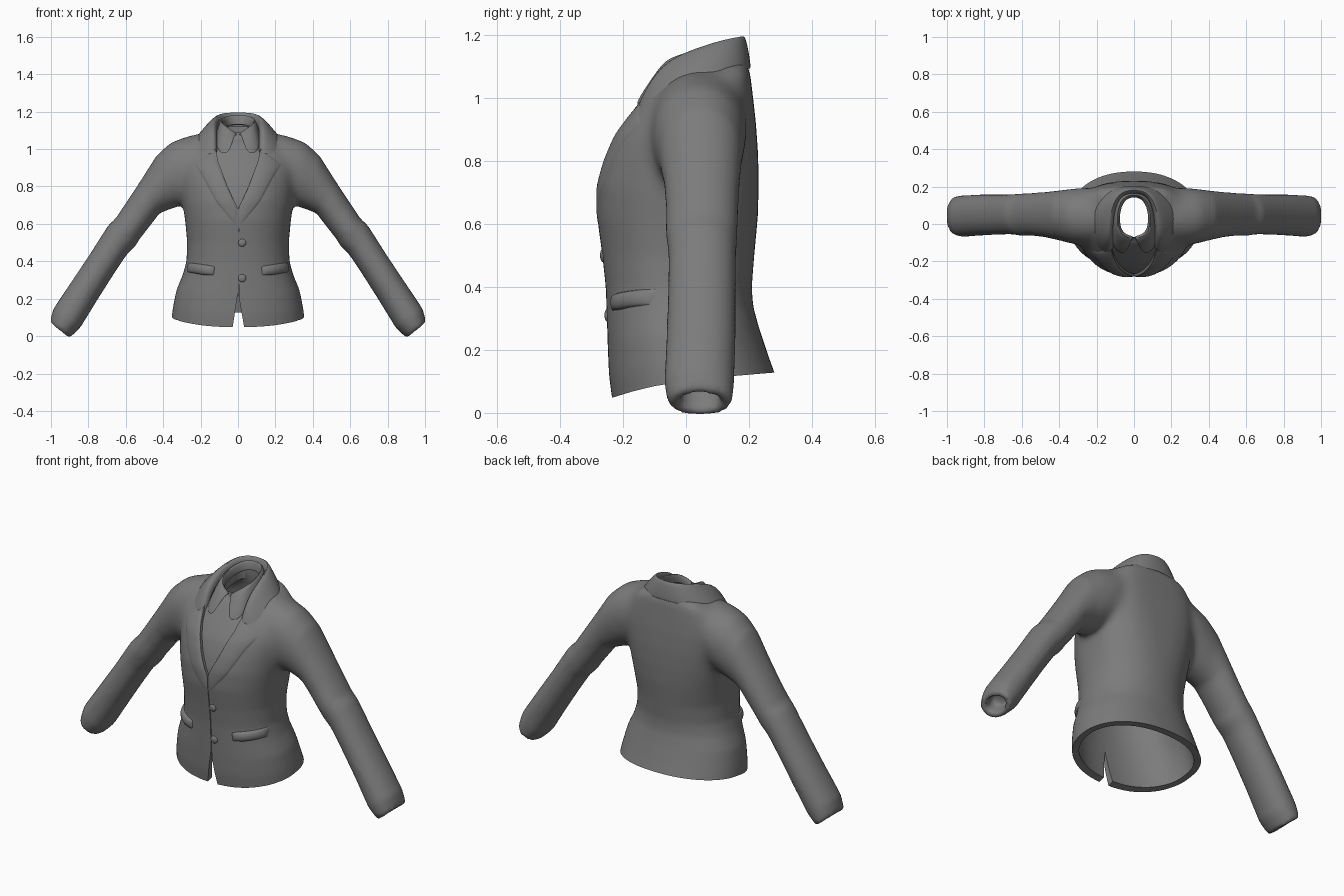
import bpy, bmesh, math
from mathutils import Vector as V
from mathutils.bvhtree import BVHTree

if "Cube" in bpy.data.objects:
    bpy.data.objects.remove(bpy.data.objects["Cube"])

grey = bpy.data.materials.new("charcoal_grey")
grey.diffuse_color = (0.2, 0.2, 0.2, 1)
grey.use_nodes = True
grey.node_tree.nodes["Principled BSDF"].inputs["Base Color"].default_value = grey.diffuse_color


def add_object(name, bm, fix=True):
    if fix:
        bmesh.ops.recalc_face_normals(bm, faces=bm.faces)
    me = bpy.data.meshes.new(name)
    bm.to_mesh(me)
    bm.free()
    me.materials.append(grey)
    ob = bpy.data.objects.new(name, me)
    bpy.context.collection.objects.link(ob)
    return ob


def bake(ob):
    # replace the mesh by its modified result
    dg = bpy.context.evaluated_depsgraph_get()
    me = bpy.data.meshes.new_from_object(ob.evaluated_get(dg))
    ob.modifiers.clear()
    ob.data = me


def oval(c, a, b, n=2.2, seg=48, nb=None):
    # superellipse, with its own roundness nb on the back half
    pts = []
    for i in range(seg):
        t = 2 * math.pi * i / seg
        e = 2 / (nb if nb and math.sin(t) > 0 else n)
        u, v = (math.copysign(abs(w) ** e, w) for w in (math.cos(t), math.sin(t)))
        pts.append(V(c) + V(a) * u + V(b) * v)
    return pts


def loft(bm, rings):
    vs = [[bm.verts.new(p) for p in r] for r in rings]
    n = len(vs[0])
    for r, s in zip(vs, vs[1:]):
        for i in range(n):
            bm.faces.new((r[i], r[(i + 1) % n], s[(i + 1) % n], s[i]))
    bm.faces.new(vs[0])
    bm.faces.new(vs[-1])


def body_ring(zf, zb, hw, yf, yb):
    flat = 2.2 + .9 * min(max((zb - .5) / .4, 0), 1)
    return oval((0, (yf + yb) / 2, (zf + zb) / 2), (hw, 0, 0),
                (0, (yb - yf) / 2, (zb - zf) / 2), 2.2, 48, flat)


def arm_ring(up, low, y0, y1, s, shrink=1, shift=(0, 0, 0)):
    c = V(((up[0] + low[0]) / 2, (y0 + y1) / 2, (up[1] + low[1]) / 2)) + V(shift)
    a = V(((up[0] - low[0]) / 2, 0, (up[1] - low[1]) / 2)) * shrink
    b = V((0, (y1 - y0) / 2 * shrink, 0))
    m = V((s, 1, 1))
    return oval(c * m, a * m, b, 2.1, 32)


# torso sections: front z, back z, half width, front y, back y
TORSO = [(-.03, .06, .365, -.226, .306), (.12, .18, .349, -.245, .262),
         (.22, .27, .330, -.249, .232), (.32, .34, .295, -.252, .213),
         (.40, .40, .276, -.255, .209), (.50, .50, .272, -.266, .217),
         (.62, .62, .283, -.282, .228), (.72, .72, .298, -.280, .231),
         (.80, .82, .307, -.261, .229), (.88, .92, .312, -.231, .222),
         (.94, 1.0, .302, -.192, .213), (1.0, 1.075, .262, -.150, .204),
         (1.035, 1.105, .205, -.125, .194), (1.065, 1.125, .130, -.10, .18)]
# sleeve sections: upper edge x z, lower edge x z, y range
SLEEVE = [((.18, 1.09), (.22, .80), -.09, .185), ((.27, 1.07), (.26, .735), -.113, .195),
          ((.362, 1.037), (.31, .695), -.107, .190), ((.437, .964), (.365, .677), -.088, .18),
          ((.517, .837), (.418, .658), -.072, .172), ((.603, .707), (.462, .60), -.064, .167),
          ((.657, .626), (.53, .513), -.065, .164), ((.693, .594), (.545, .484), -.06, .162),
          ((.728, .54), (.594, .436), -.056, .159), ((.793, .437), (.663, .333), -.058, .158),
          ((.888, .295), (.752, .193), -.062, .158), ((.987, .147), (.842, .046), -.07, .154),
          ((1.008, .074), (.903, -.013), -.058, .147)]

# jacket body and sleeves fused into one smooth solid
bm = bmesh.new()
loft(bm, [body_ring(*r) for r in TORSO])
for s in (1, -1):
    rings = [arm_ring(*r, s) for r in SLEEVE]
    rings.append(arm_ring(*SLEEVE[-1], s, .62))
    rings.append(arm_ring(*SLEEVE[-1], s, .62, (-.045, 0, .07)))
    loft(bm, rings)
jacket = add_object("jacket", bm)
m = jacket.modifiers.new("fuse", 'REMESH')
m.mode = 'VOXEL'
m.voxel_size = .012
m = jacket.modifiers.new("soften", 'SMOOTH')
m.factor = .5
m.iterations = 12
bake(jacket)

# extra softening where the sleeves join the shoulders
group = jacket.vertex_groups.new(name="shoulders")
for v in jacket.data.vertices:
    w = min(1, (.13 - abs(abs(v.co.x) - .3)) / .05, (v.co.z - .66) / .08)
    if w > 0:
        group.add([v.index], w, 'REPLACE')
m = jacket.modifiers.new("blend", 'SMOOTH')
m.factor = .5
m.iterations = 45
m.vertex_group = "shoulders"
bake(jacket)
tmp = bmesh.new()
tmp.from_mesh(jacket.data)
skin = BVHTree.FromBMesh(tmp)
tmp.free()


def front(x, z):
    return skin.ray_cast(V((x, -1, z)), V((0, 1, 0)))


def prism(name, a, b):
    bm = bmesh.new()
    loft(bm, [a, b])
    return add_object(name, bm)


# cutters: hollow inside, neck opening, front hem notch, hem line, closing seam
bm = bmesh.new()
inner = [(-.1, -.1, .32, -.19, .26)]
for i, (zf, zb, hw, yf, yb) in enumerate(TORSO[:11]):
    drop = .03 if zf > .75 else 0
    t = (.045, .03, .022)[min(i, 2)]
    inner.append((zf - drop, zb - drop, hw - t, yf + t, yb - t))
inner += [(.98, 1.04, .17, -.10, .172), (1.03, 1.07, .09, -.06, .165),
          (1.3, 1.3, .09, -.055, .165)]
loft(bm, [body_ring(*r) for r in inner])
cutters = [add_object("hollow_cutter", bm)]
neck = [(0, .68), (.055, .80), (.105, .93), (.12, 1.0), (.12, 1.3)]
neck += [(-x, z) for x, z in neck[:0:-1]]
notch = [(0, .235), (.052, -.06), (-.045, -.06)]
for name, shape, y in (("neck_cutter", neck, -.02), ("notch_cutter", notch, -.1)):
    cutters.append(prism(name, *([V((x, d, z)) for x, z in shape] for d in (-1, y))))
hem = [(-.5, .035), (-.235, .048), (-.17, .068), (-.1, .085), (.03, .106), (.15, .117),
       (.28, .128), (.5, .14), (.5, -.5), (-.5, -.5)]
seam = [(front(0, z)[0].y + .008, z) for z in (.2, .3, .4, .5, .6, .7)]
seam += [(-1, .7), (-1, .2)]
for name, shape, xs in (("hem_cutter", hem, (-.55, .55)), ("seam_cutter", seam, (.002, .006))):
    cutters.append(prism(name, *([V((x, y, z)) for y, z in shape] for x in xs)))
for c in cutters:
    m = jacket.modifiers.new("cut", 'BOOLEAN')
    m.operation = 'DIFFERENCE'
    m.solver = 'EXACT'
    m.object = c
bake(jacket)
for c in cutters:
    bpy.data.objects.remove(c)


def patch(name, a, b, off, bump=True, sides=(1, -1), step=8, across=12):
    # surface strip between two x-z lines, laid on the jacket front
    bm = bmesh.new()
    n = (len(a) - 1) * step
    for s in sides:
        rows = []
        for i in range(n + 1):
            k = min(i // step, len(a) - 2)
            t = i / step - k
            p = V(a[k]).lerp(V(a[k + 1]), t)
            q = V(b[k]).lerp(V(b[k + 1]), t)
            row = []
            for j in range(across + 1):
                x, z = p.lerp(q, j / across)
                hit, nor, _, _ = front(x * s, z)
                h = off
                if bump:
                    if not hit:
                        hit, nor, _, _ = skin.find_nearest(V((x * s, -.07, z)))
                    w = math.sin(math.pi * i / n) * math.sin(math.pi * j / across)
                    h = off * max(w, 0) ** .35 - .004
                pos = hit + nor * h if hit and hit.y < -.05 else V((x * s, -.07, z))
                row.append(bm.verts.new(pos))
            rows.append(row)
        for r, u in zip(rows, rows[1:]):
            for j in range(across):
                f = (r[j], r[j + 1], u[j + 1], u[j])
                bm.faces.new(f if s < 0 else f[::-1])
    return add_object(name, bm)


# shirt front, lapels, pocket flaps
patch("shirt_front", [(-.05, .62), (-.1, .75), (-.14, .92), (-.14, 1.0), (-.06, 1.09)],
      [(.05, .62), (.1, .75), (.14, .92), (.14, 1.0), (.06, 1.09)], -.015, False, (1,))
patch("lapels", [(0, .68), (.055, .80), (.105, .93), (.128, 1.0)],
      [(.0, .57), (.12, .715), (.20, .86), (.245, .92)], .013)
patch("pocket_flaps", [(.122, .374), (.19, .385), (.272, .396)],
      [(.127, .323), (.19, .327), (.276, .342)], .022)


def collar(name, inner, rim, outer, puff):
    # folded band running around the neck, mirrored left to right
    mid = [(V(p) + V(q)) / 2 + V((p[0] * .3, p[1] * .3, .6)).normalized() * puff
           for p, q in zip(rim, outer)]
    lines = [[V(p) for p in ln] for ln in (inner, rim, mid, outer)]
    bm = bmesh.new()
    grid = []
    for ln in lines:
        full = [V((-p.x, p.y, p.z)) for p in ln[:0:-1]] + ln
        grid.append([bm.verts.new(p) for p in full])
    for r, u in zip(grid, grid[1:]):
        for i in range(len(r) - 1):
            bm.faces.new((r[i], r[i + 1], u[i + 1], u[i]))
    ob = add_object(name, bm)
    m = ob.modifiers.new("thickness", 'SOLIDIFY')
    m.thickness = .008
    m.offset = 0
    m = ob.modifiers.new("round", 'SUBSURF')
    m.levels = m.render_levels = 2
    bake(ob)


# jacket collar
rim = [(0, .187, 1.212), (.07, .172, 1.21), (.108, .11, 1.198), (.122, .03, 1.172),
       (.126, -.05, 1.14), (.126, -.108, 1.085), (.122, -.155, .985)]
outer = [(0, .208, 1.093), (.11, .195, 1.088), (.18, .14, 1.083), (.232, .05, 1.06),
         (.24, -.04, 1.02), (.235, -.1, .955), (.215, -.135, .925)]
collar("jacket_collar", [(x * .9, y * .9, z - .06) for x, y, z in rim], rim, outer, .006)

# shirt collar
rim = [(0, .16, 1.192), (.06, .14, 1.185), (.088, .06, 1.168), (.082, -.03, 1.148),
       (.045, -.065, 1.13), (.004, -.07, 1.098)]
outer = [(0, .172, 1.13), (.09, .15, 1.12), (.115, .06, 1.09), (.118, -.06, 1.05),
         (.112, -.14, .98), (.05, -.17, .965)]
collar("shirt_collar", [(x * .9, y * .93, z - .06) for x, y, z in rim], rim, outer, .012)

# buttons
for z in (.5, .31):
    hit = front(.022, z)[0]
    bm = bmesh.new()
    bmesh.ops.create_uvsphere(bm, u_segments=20, v_segments=10, radius=.022)
    bmesh.ops.scale(bm, vec=(1, .5, 1), verts=bm.verts)
    bmesh.ops.translate(bm, vec=hit + V((0, .003, 0)), verts=bm.verts)
    add_object("button", bm)

# smooth shading on every part
for ob in bpy.context.scene.objects:
    ob.select_set(True)
    bpy.context.view_layer.objects.active = ob
bpy.ops.object.shade_smooth_by_angle(angle=math.radians(40))
